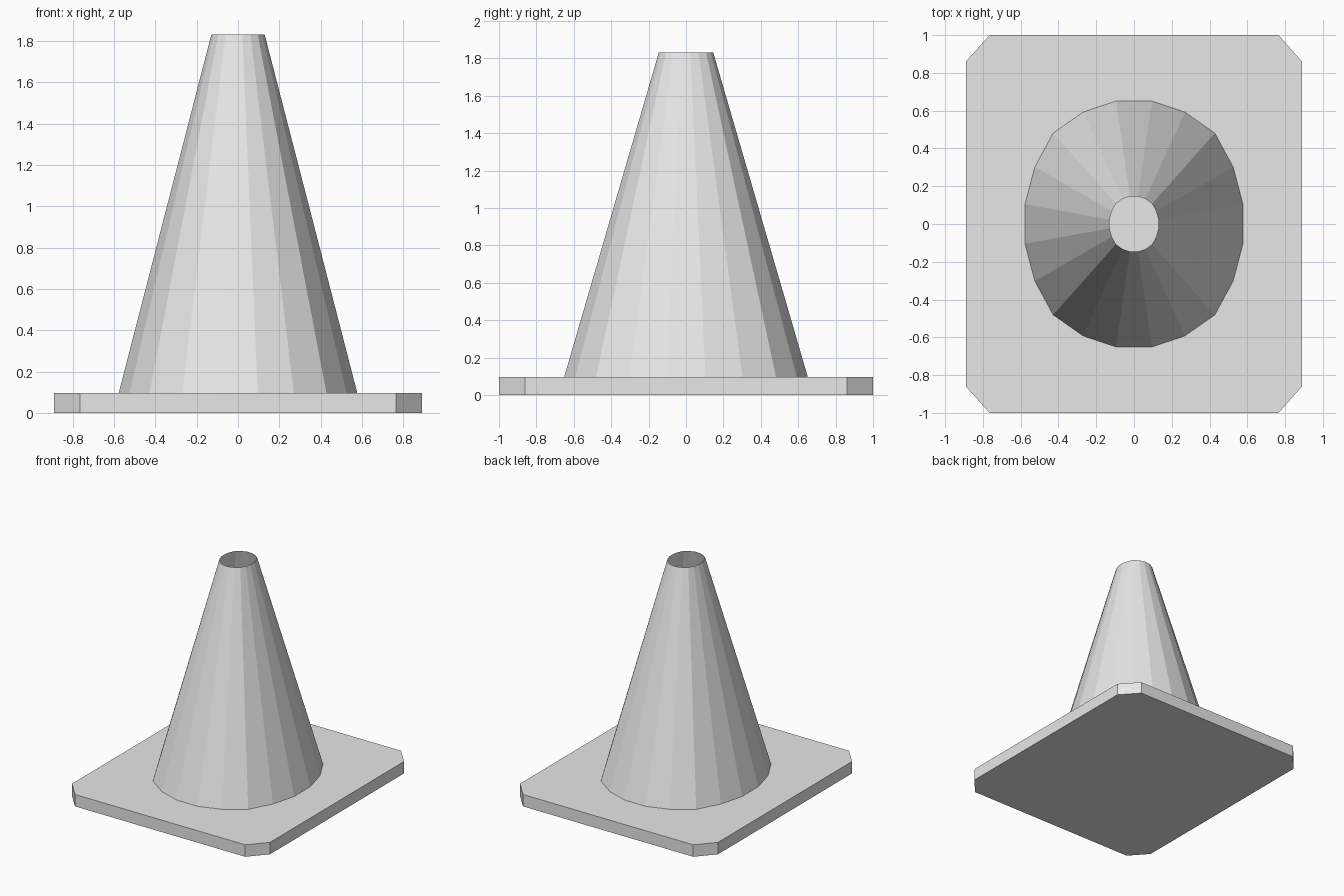
import bpy
import bmesh

cube = bpy.data.objects.get("Cube")
if cube:
    bpy.data.objects.remove(cube, do_unlink=True)

grey = bpy.data.materials.new("plain grey")
grey.use_nodes = True
GREY = (0.8, 0.8, 0.8, 1.0)
grey.diffuse_color = GREY
grey.node_tree.nodes["Principled BSDF"].inputs["Base Color"].default_value = GREY


def mirrored_ring(quarter):
    """Full counter-clockwise outline from the points of its +x +y quarter."""
    half = quarter + [(-x, y) for x, y in reversed(quarter)]
    return half + [(-x, -y) for x, y in half]


def loft(name, outline, z_low, z_high, top_scale=1.0, capped=True):
    """Join an outline to a scaled copy of itself, with or without end caps."""
    bm = bmesh.new()
    low = [bm.verts.new((x, y, z_low)) for x, y in outline]
    high = [bm.verts.new((x * top_scale, y * top_scale, z_high)) for x, y in outline]
    count = len(outline)
    for i in range(count):
        j = (i + 1) % count
        bm.faces.new((low[i], low[j], high[j], high[i]))
    if capped:
        bm.faces.new(high)
        bm.faces.new(low[::-1])
    mesh = bpy.data.meshes.new(name)
    bm.to_mesh(mesh)
    bm.free()
    mesh.materials.append(grey)
    obj = bpy.data.objects.new(name, mesh)
    bpy.context.collection.objects.link(obj)
    return obj


BASE_TOP = 0.097

# Flat base plate with clipped corners
loft("base_plate", mirrored_ring([(0.89, 0.86), (0.765, 1.0)]), 0, BASE_TOP)

# Hollow twenty-sided oval cone, open at the top
cone_quarter = [(0.577, 0.104), (0.525, 0.302), (0.428, 0.481), (0.27, 0.592), (0.095, 0.651)]
loft("cone_shell", mirrored_ring(cone_quarter), BASE_TOP, 1.83, top_scale=0.224, capped=False)
